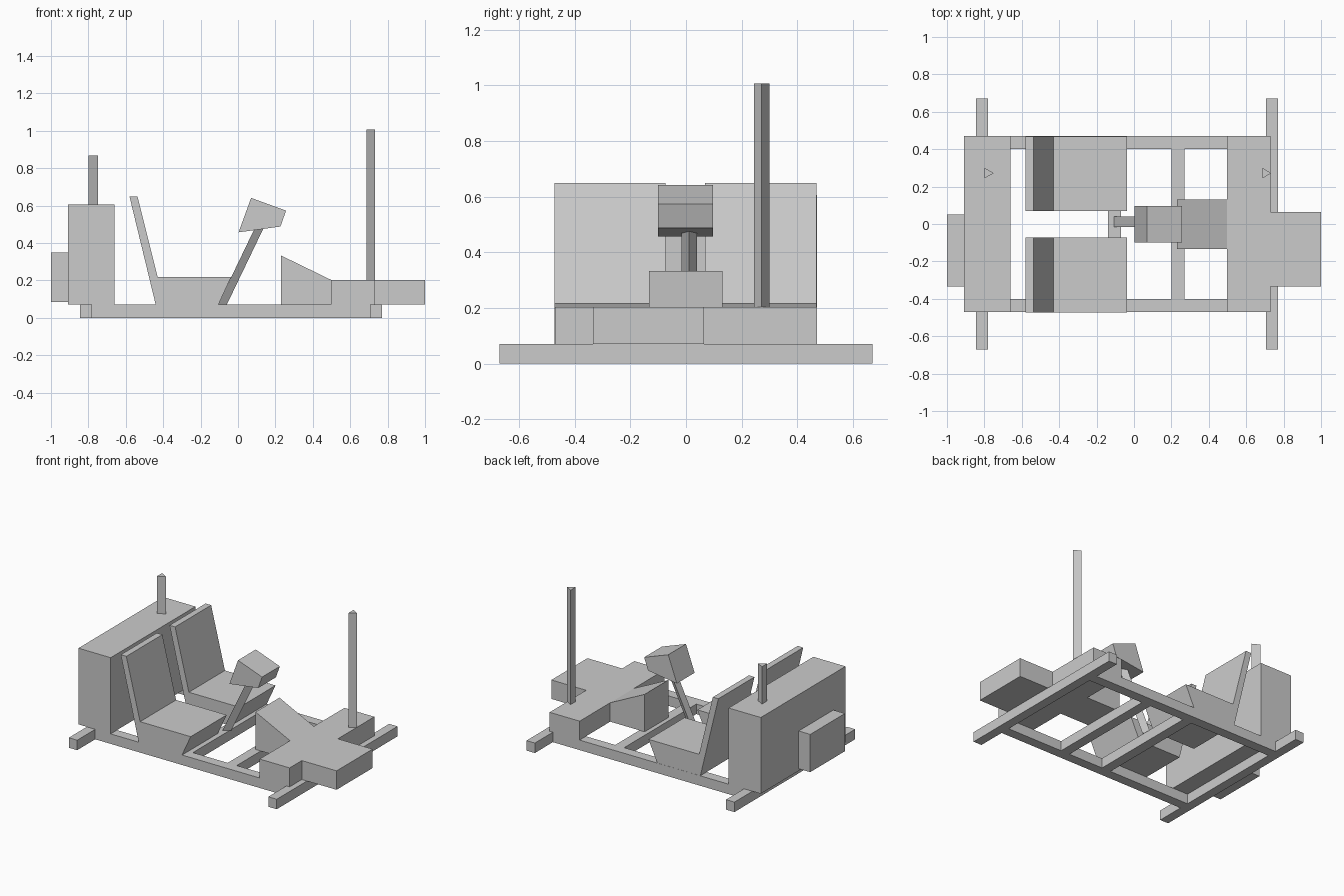
import bpy, bmesh
from mathutils import Vector

if "Cube" in bpy.data.objects:
    bpy.data.objects.remove(bpy.data.objects["Cube"])


def prism(name, points, sweep):
    """Flat 3D outline extruded along a sweep vector."""
    bm = bmesh.new()
    face = bm.faces.new([bm.verts.new(p) for p in points])
    top = bmesh.ops.extrude_face_region(bm, geom=[face])["geom"]
    bmesh.ops.translate(bm, vec=Vector(sweep),
                        verts=[g for g in top if isinstance(g, bmesh.types.BMVert)])
    bmesh.ops.recalc_face_normals(bm, faces=bm.faces)
    mesh = bpy.data.meshes.new(name)
    bm.to_mesh(mesh)
    bm.free()
    obj = bpy.data.objects.new(name, mesh)
    bpy.context.collection.objects.link(obj)
    return obj


def side_profile(name, xz, y0, y1):
    return prism(name, [(x, y0, z) for x, z in xz], (0, y1 - y0, 0))


def plan_profile(name, xy, z0, z1, lean=0):
    return prism(name, [(x, y, z0) for x, y in xy], (lean, 0, z1 - z0))


def box(name, x0, x1, y0, y1, z0, z1):
    return plan_profile(name, [(x0, y0), (x1, y0), (x1, y1), (x0, y1)], z0, z1)


def tri_post(name, x0, x1, y, half, z0, z1, lean=0):
    return plan_profile(name, [(x0, y - half), (x1, y), (x0, y + half)], z0, z1, lean)


DECK = 0.07

# ladder frame: axles, rails and cross members
for name, x0, x1 in (("rear_axle", -0.845, -0.78), ("front_axle", 0.705, 0.77)):
    box(name, x0, x1, -0.67, 0.67, 0, DECK)
for name, y0, y1 in (("right_rail", -0.47, -0.40), ("left_rail", 0.40, 0.47)):
    box(name, -0.78, 0.705, y0, y1, 0, DECK)
for name, x0, x1 in (("rear_cross_member", -0.14, -0.07), ("front_cross_member", 0.20, 0.27)):
    box(name, x0, x1, -0.40, 0.40, 0, DECK)

# rear cabinet with a unit mounted on its back
box("rear_cabinet", -0.91, -0.66, -0.47, 0.47, DECK, 0.605)
box("rear_unit", -1.0, -0.91, -0.335, 0.05, 0.085, 0.35)

# front deck with offset nose
plan_profile("front_deck", [(0.497, -0.47), (0.73, -0.47), (0.73, -0.335), (1.0, -0.335),
                            (1.0, 0.065), (0.73, 0.065), (0.73, 0.47), (0.497, 0.47)],
             DECK, 0.203)

# sloped console behind the deck
side_profile("console", [(0.23, DECK), (0.497, DECK), (0.497, 0.203), (0.23, 0.333)],
             -0.133, 0.131)

# seats
seat = [(-0.44, DECK), (-0.105, DECK), (-0.037, 0.218), (-0.43, 0.218),
        (-0.537, 0.648), (-0.58, 0.648)]
for name, y0, y1 in (("right_seat", -0.472, -0.073), ("left_seat", 0.069, 0.469)):
    side_profile(name, seat, y0, y1)

# steering column and control head
tri_post("steering_column", -0.107, -0.06, 0.011, 0.028, DECK, 0.48, 0.197)
side_profile("control_head", [(0.003, 0.457), (0.227, 0.488), (0.257, 0.573), (0.07, 0.641)],
             -0.1, 0.097)

# three-sided masts
tri_post("rear_mast", -0.80, -0.749, 0.272, 0.028, 0.605, 0.867)
tri_post("front_mast", 0.687, 0.733, 0.272, 0.028, 0.203, 1.006)
